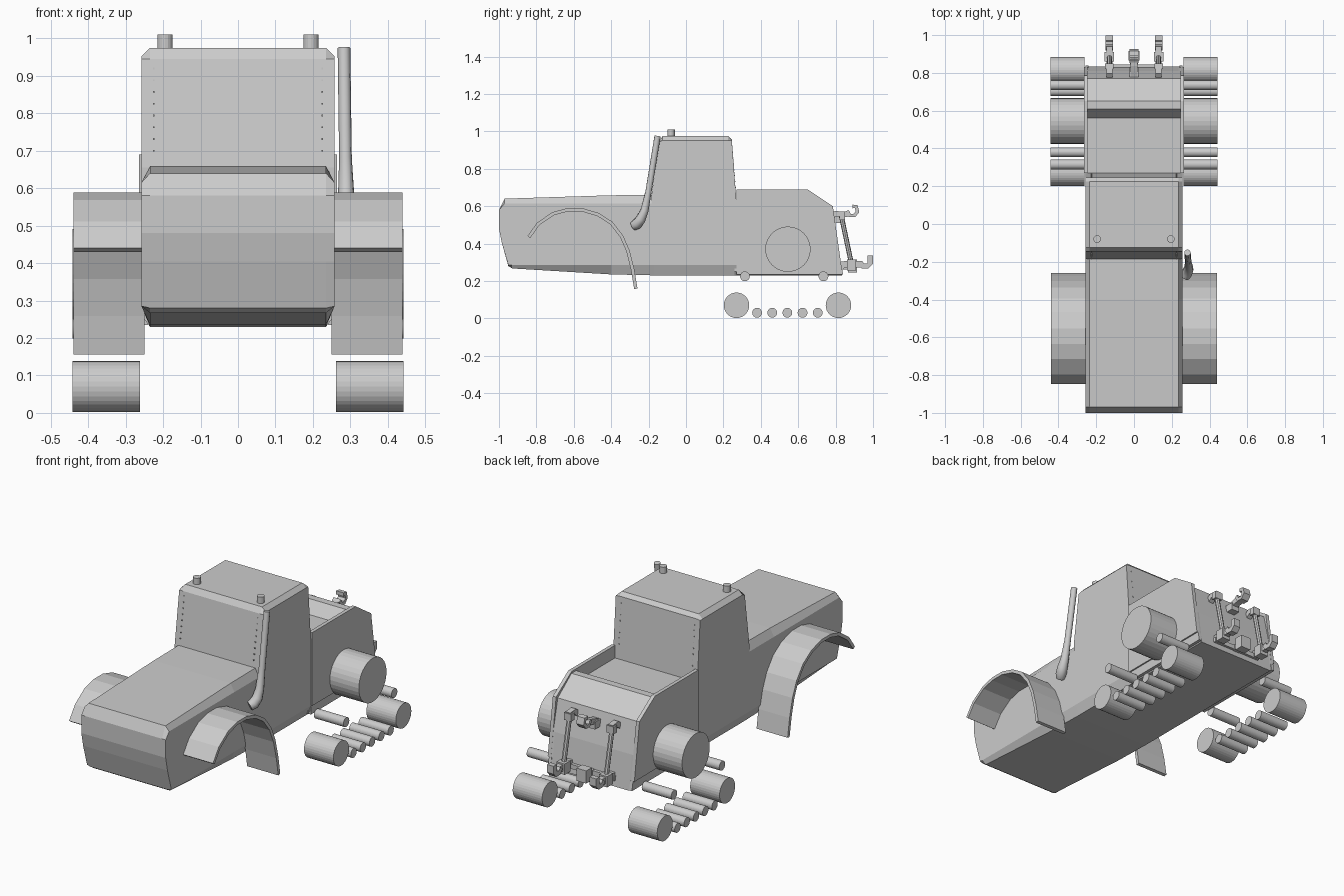
import bpy, bmesh, math
from mathutils import Vector

if "Cube" in bpy.data.objects:
    bpy.data.objects.remove(bpy.data.objects["Cube"], do_unlink=True)

grey = bpy.data.materials.new("plain_grey")
grey.use_nodes = True
COLOUR = (0.6, 0.6, 0.6, 1)
grey.diffuse_color = COLOUR
grey.node_tree.nodes["Principled BSDF"].inputs["Base Color"].default_value = COLOUR


def finish(name, bm):
    bmesh.ops.recalc_face_normals(bm, faces=bm.faces)
    mesh = bpy.data.meshes.new(name)
    bm.to_mesh(mesh)
    bm.free()
    mesh.materials.append(grey)
    obj = bpy.data.objects.new(name, mesh)
    bpy.context.collection.objects.link(obj)
    return obj


def loft(name, layers):
    """Join (x, side profile) layers into a closed solid."""
    bm = bmesh.new()
    rings = [[bm.verts.new((x, y, z)) for y, z in prof] for x, prof in layers]
    n = len(rings[0])
    for a, b in zip(rings, rings[1:]):
        for i in range(n):
            j = (i + 1) % n
            bm.faces.new((a[i], a[j], b[j], b[i]))
    bm.faces.new(rings[0])
    bm.faces.new(rings[-1])
    return finish(name, bm)


def chamfered(name, prof, inner, outer, low, high):
    """Full profile in the middle, clipped in height on the outer sides."""
    side = [(y, min(max(z, low), high)) for y, z in prof]
    return loft(name, [(-outer, side), (-inner, prof), (inner, prof), (outer, side)])


def rod(name, a, b, r, sides=32):
    a, b = Vector(a), Vector(b)
    bm = bmesh.new()
    bmesh.ops.create_cone(bm, cap_ends=True, segments=sides, radius1=r, radius2=r,
                          depth=(b - a).length)
    rot = (b - a).to_track_quat('Z', 'Y').to_matrix()
    bmesh.ops.rotate(bm, verts=bm.verts, matrix=rot)
    bmesh.ops.translate(bm, verts=bm.verts, vec=(a + b) / 2)
    return finish(name, bm)


def box(name, centre, size):
    bm = bmesh.new()
    bmesh.ops.create_cube(bm, size=1)
    bmesh.ops.scale(bm, verts=bm.verts, vec=size)
    bmesh.ops.translate(bm, verts=bm.verts, vec=centre)
    return finish(name, bm)


def ribbon(name, path, x, width, thick):
    """Plate of even thickness that follows a side path."""
    pts = [Vector(p) for p in path]
    top, bottom = [], []
    for i, p in enumerate(pts):
        d = (pts[min(i + 1, len(pts) - 1)] - pts[max(i - 1, 0)]).normalized()
        off = Vector((-d.y, d.x)) * thick / 2
        top.append(tuple(p + off))
        bottom.append(tuple(p - off))
    prof = top + bottom[::-1]
    return loft(name, [(x - width / 2, prof), (x + width / 2, prof)])


# Hood, cab and rear body
chamfered("hood", [(-.97, .64), (-.4, .658), (-.17, .66), (-.17, .23), (-.4, .235),
                   (-.93, .267), (-.95, .28), (-.985, .405), (-1, .48), (-1, .58)],
          .235, .258, .285, .615)
chamfered("cab", [(-.185, .23), (-.185, .655), (-.145, .945), (-.125, .975), (.225, .975),
                  (.245, .955), (.27, .62), (.27, .23)], .235, .258, .285, .952)
rear = [(.26, .23), (.26, .62), (.56, .62), (.61, .68), (.65, .68), (.77, .59),
        (.81, .42), (.835, .23)]
chamfered("rear_body", rear, .235, .25, .25, .69)

# Roof lights
for side, s in (("left", 1), ("right", -1)):
    rod(side + "_roof_light", (s * .195, -.08, .96), (s * .195, -.08, 1.01), .02, 16)

    # Rear side plate and its lower sill
    plate = [(.27, .285), (.27, .69), (.65, .69), (.785, .60), (.83, .285)]
    loft(side + "_rear_plate", [(s * .245, plate), (s * .265, plate)])
    sill = [(.27, .235), (.27, .285), (.83, .285), (.84, .235)]
    loft(side + "_sill", [(s * .24, sill), (s * .257, sill)])

    # Front fender
    arch = [(-.84, .435), (-.79, .505), (-.71, .56), (-.635, .58), (-.555, .58),
            (-.47, .555), (-.40, .51), (-.345, .44), (-.31, .36), (-.285, .26), (-.268, .158)]
    ribbon(side + "_front_fender", arch, s * .345, .19, .018)

    # Track wheel hub and rollers
    rollers = [("drive_hub", .545, .37, .121), ("front_idler", .27, .07, .068),
               ("rear_idler", .815, .07, .068), ("front_return", .315, .225, .026),
               ("rear_return", .735, .225, .026)]
    rollers += [("track_roller", .38 + i * .081, .03, .026) for i in range(5)]
    for name, y, z, r in rollers:
        rod(side + "_" + name, (s * .262, y, z), (s * .442, y, z), r)

    # Lift rod, rocker and lower arm of the hitch
    x = s * .13
    rod(side + "_lift_rod", (x, .83, .55), (x, .885, .29), .013, 8)
    ribbon(side + "_rocker", [(.76, .53), (.80, .56), (.845, .555)], x, .03, .03)
    box(side + "_lift_knuckle", (x, .835, .545), (.045, .03, .04))
    box(side + "_rod_foot", (x, .885, .285), (.05, .05, .06))
    ribbon(side + "_lower_arm", [(.80, .285), (.88, .29), (.94, .29)], x, .03, .035)
    ribbon(side + "_arm_hook", [(.93, .30), (.945, .28), (.97, .28), (.985, .295), (.985, .335)],
           x, .04, .028)

    # Rivets beside the windscreen and the rear window
    for i in range(8):
        t = i / 7
        for end, y0, y1 in (("front", -.185, -.148), ("rear", .264, .246)):
            p = Vector((s * .225, y0 + (y1 - y0) * t, .70 + .22 * t))
            box(side + "_" + end + "_rivet", p, (.005, .006, .005))

# Top link hook and drawbar
ribbon("top_link", [(.77, .53), (.84, .555), (.875, .56)], 0, .035, .03)
ribbon("top_link_hook", [(.86, .575), (.875, .55), (.90, .55), (.917, .57), (.91, .598), (.89, .598)],
       0, .045, .02)
box("top_link_bracket", (0, .80, .53), (.05, .06, .04))
box("drawbar", (0, .84, .275), (.04, .10, .03))
box("drawbar_head", (0, .89, .28), (.06, .05, .07))
box("hitch_crossbar", (0, .83, .275), (.30, .03, .025))

# Exhaust pipe
curve = bpy.data.curves.new("exhaust_pipe", 'CURVE')
curve.dimensions = '3D'
curve.bevel_depth = .017
curve.bevel_resolution = 3
curve.use_fill_caps = True
spline = curve.splines.new('POLY')
stack = [(.283, -.152, .975, 1), (.287, -.20, .68, 1), (.289, -.222, .575, 1.3),
         (.288, -.242, .53, 1.6), (.28, -.262, .505, 1.7), (.268, -.28, .495, 1.5)]
spline.points.add(len(stack) - 1)
for point, (x, y, z, r) in zip(spline.points, stack):
    point.co = (x, y, z, 1)
    point.radius = r
curve.materials.append(grey)
pipe = bpy.data.objects.new("exhaust_pipe", curve)
bpy.context.collection.objects.link(pipe)
